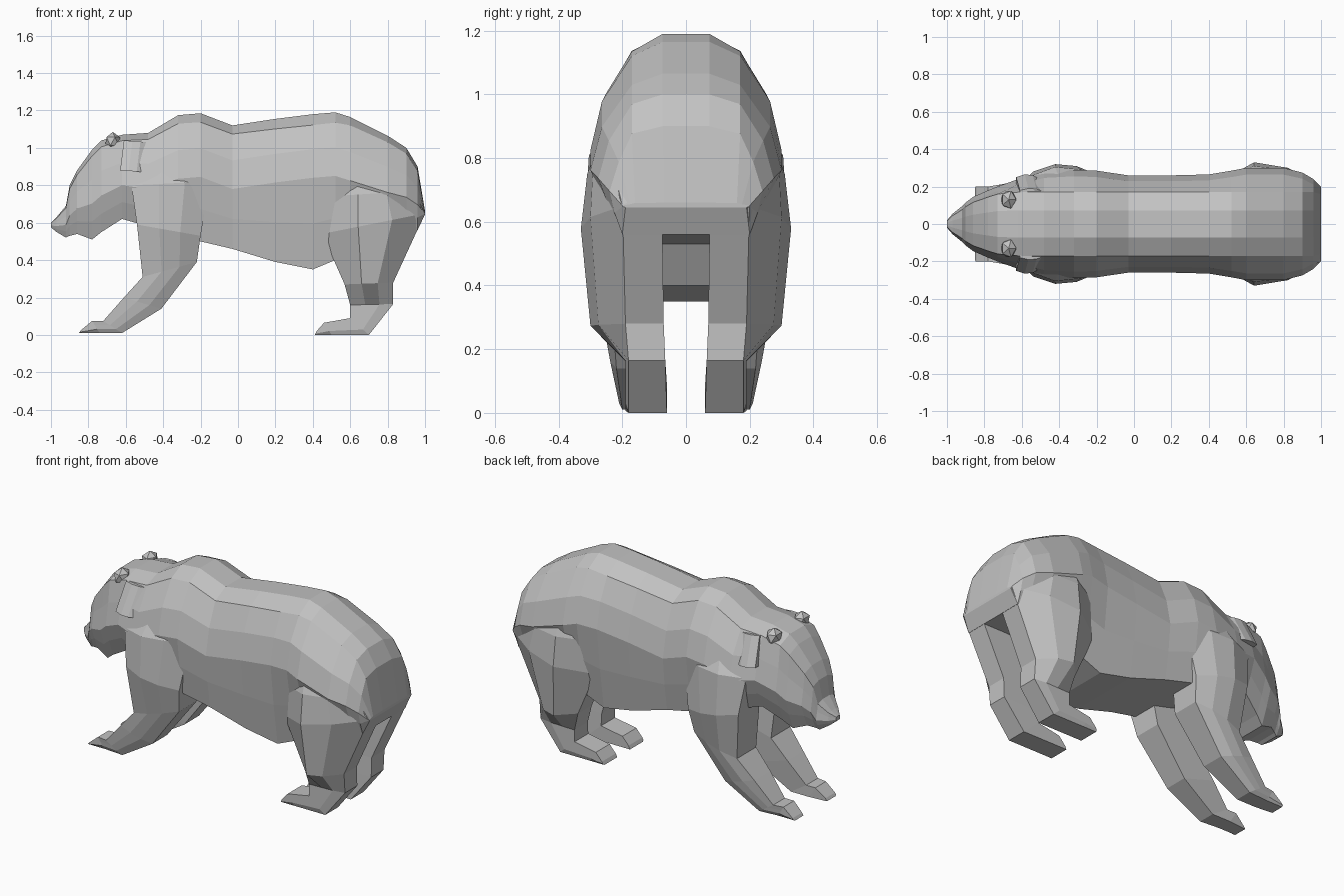
import bpy
import bmesh

cube = bpy.data.objects.get("Cube")
if cube:
    bpy.data.objects.remove(cube, do_unlink=True)

# Single fur colour
fur = bpy.data.materials.new("grey_fur")
fur.use_nodes = True
colour = (0.54, 0.54, 0.54, 1)
fur.diffuse_color = colour
fur.node_tree.nodes["Principled BSDF"].inputs["Base Color"].default_value = colour


def finish(name, bm, mirrored=False):
    bmesh.ops.recalc_face_normals(bm, faces=bm.faces[:])
    mesh = bpy.data.meshes.new(name)
    bm.to_mesh(mesh)
    bm.free()
    mesh.materials.append(fur)
    obj = bpy.data.objects.new(name, mesh)
    bpy.context.collection.objects.link(obj)
    if mirrored:
        mod = obj.modifiers.new("Mirror", "MIRROR")
        mod.use_axis = (False, True, False)
        mod.use_mirror_merge = False
    return obj


def loft(name, rings, mirrored=False):
    """Skin a list of equal point rings and cap both ends."""
    bm = bmesh.new()
    loops = [[bm.verts.new(p) for p in ring] for ring in rings]
    count = len(loops[0])
    for a, b in zip(loops, loops[1:]):
        for i in range(count):
            j = (i + 1) % count
            bm.faces.new((a[i], a[j], b[j], b[i]))
    bm.faces.new(loops[0])
    bm.faces.new(loops[-1])
    return finish(name, bm, mirrored)


def trunk_ring(x, top, bottom, width, base):
    """Flat-backed section with bevelled shoulders and a tucked belly."""
    height = top - bottom
    crease = min(0.17, width * 0.8)
    drop = min(height * 0.6, 0.34)
    half = [(crease * 0.43, top),
            (crease, top - height * 0.07),
            (width * 0.88, top - drop * 0.55),
            (width, top - drop),
            ((width + base) * 0.51, (top - drop + bottom) / 2),
            (base, bottom)]
    ring = half + [(-y, z) for y, z in reversed(half)]
    return [(x, y, z) for y, z in ring]


def limb_ring(front, rear, inner, edge, outer):
    """Six-sided limb section from its front and rear outline points."""
    (fx, fz), (rx, rz) = front, rear

    def side(t, y):
        return (fx + (rx - fx) * t, y, fz + (rz - fz) * t)

    return [side(0, inner), side(0, edge), side(0.35, outer),
            side(0.68, edge + (outer - edge) * 0.75),
            side(1, edge * 0.95), side(1, inner)]


def limb(name, sections):
    return loft(name, [limb_ring(*s) for s in sections], mirrored=True)


# Head, neck and trunk: x, top, bottom, half width, belly half width
head = [
    (-1.0, 0.6, 0.575, 0.02, 0.015),
    (-0.97, 0.63, 0.55, 0.055, 0.04),
    (-0.92, 0.69, 0.52, 0.095, 0.06),
    (-0.9, 0.8, 0.53, 0.115, 0.07),
    (-0.86, 0.88, 0.54, 0.145, 0.09),
    (-0.78, 0.99, 0.51, 0.18, 0.11),
    (-0.73, 1.04, 0.55, 0.2, 0.13),
    (-0.62, 1.07, 0.62, 0.24, 0.17),
]
trunk = [
    (-0.48, 1.08, 0.58, 0.28, 0.2),
    (-0.32, 1.175, 0.53, 0.29, 0.22),
    (-0.2, 1.185, 0.5, 0.285, 0.23),
    (-0.03, 1.12, 0.46, 0.26, 0.22),
    (0.2, 1.155, 0.39, 0.26, 0.21),
    (0.4, 1.18, 0.35, 0.265, 0.2),
    (0.52, 1.19, 0.4, 0.285, 0.2),
    (0.6, 1.165, 0.53, 0.3, 0.2),
    (0.8, 1.065, 0.56, 0.3, 0.2),
    (0.9, 1.0, 0.56, 0.275, 0.2),
    (0.96, 0.9, 0.56, 0.24, 0.2),
    (1.0, 0.66, 0.645, 0.2, 0.19),
]
loft("body_and_head", [trunk_ring(*s) for s in head + trunk])

# Front legs with shoulders and paws
limb("front_legs", [
    ((-0.45, 0.94), (-0.28, 0.94), 0.1, 0.2, 0.23),
    ((-0.57, 0.8), (-0.15, 0.82), 0.1, 0.25, 0.305),
    ((-0.54, 0.59), (-0.2, 0.53), 0.08, 0.28, 0.32),
    ((-0.51, 0.31), (-0.22, 0.39), 0.07, 0.25, 0.27),
    ((-0.61, 0.2), (-0.41, 0.14), 0.08, 0.23, 0.24),
    ((-0.72, 0.075), (-0.62, 0.01), 0.1, 0.21, 0.21),
    ((-0.78, 0.075), (-0.74, 0.01), 0.1, 0.2, 0.2),
    ((-0.84, 0.025), (-0.85, 0.01), 0.11, 0.2, 0.2),
])

# Hind legs with thighs and paws
limb("hind_legs", [
    ((0.54, 0.92), (0.8, 0.9), 0.1, 0.2, 0.25),
    ((0.48, 0.74), (0.94, 0.77), 0.1, 0.24, 0.31),
    ((0.45, 0.54), (1.0, 0.65), 0.075, 0.21, 0.33),
    ((0.57, 0.27), (0.83, 0.28), 0.07, 0.2, 0.3),
    ((0.6, 0.16), (0.83, 0.165), 0.065, 0.19, 0.19),
    ((0.6, 0.09), (0.7, 0), 0.06, 0.19, 0.19),
    ((0.46, 0.065), (0.5, 0), 0.06, 0.19, 0.19),
    ((0.42, 0.02), (0.41, 0), 0.06, 0.19, 0.19),
])

# Cheek ruffs behind the jaw
limb("cheek_ruffs", [
    ((-0.61, 1.04), (-0.48, 1.03), 0.1, 0.18, 0.19),
    ((-0.63, 0.88), (-0.5, 0.87), 0.1, 0.25, 0.265),
])

# Ears
bm = bmesh.new()
bmesh.ops.create_icosphere(bm, subdivisions=1, radius=1)
bmesh.ops.scale(bm, vec=(0.045, 0.055, 0.05), verts=bm.verts[:])
bmesh.ops.translate(bm, vec=(-0.67, 0.13, 1.035), verts=bm.verts[:])
finish("ears", bm, mirrored=True)
